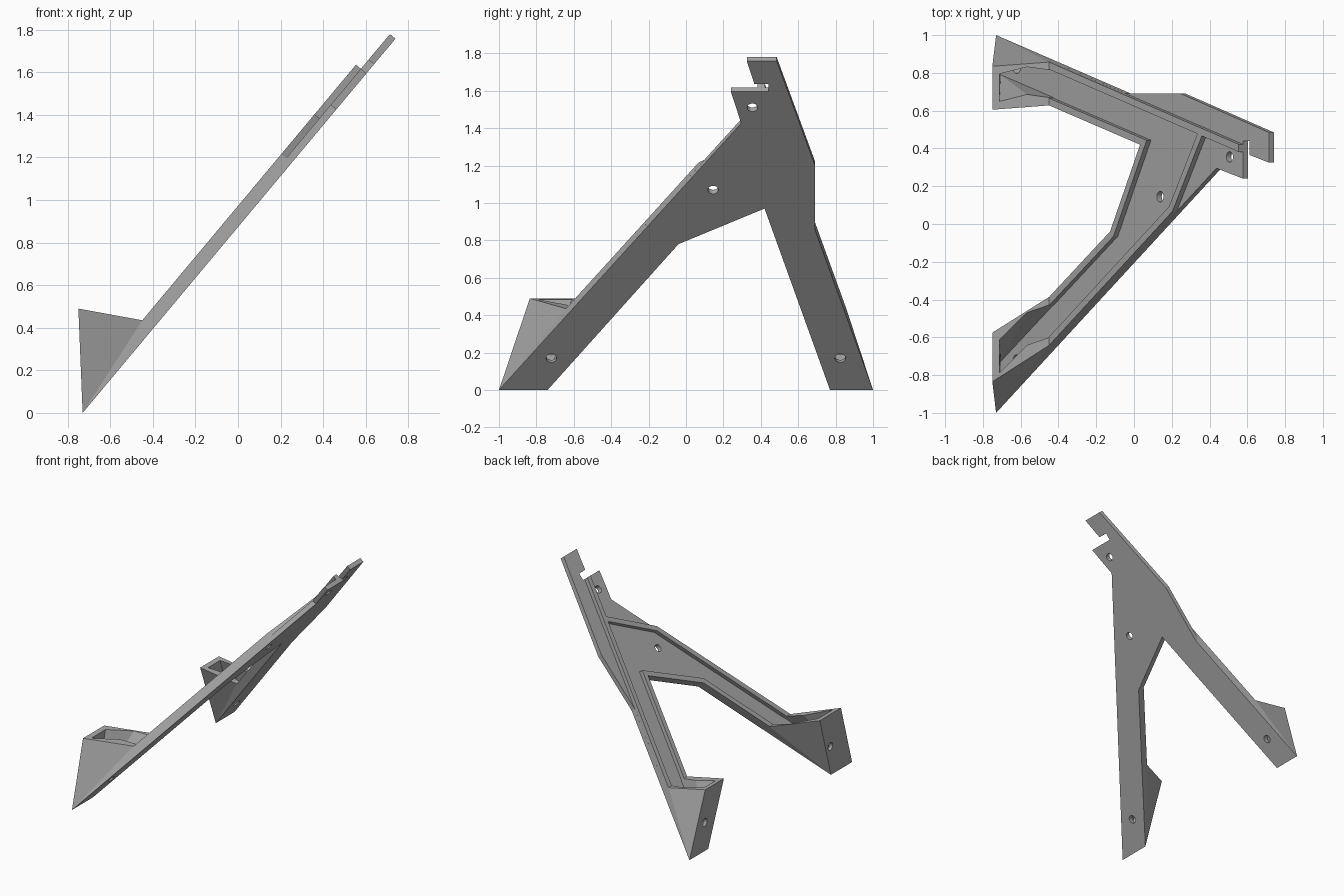
import bpy, bmesh, math
from mathutils import Vector

if "Cube" in bpy.data.objects:
    bpy.data.objects.remove(bpy.data.objects["Cube"], do_unlink=True)

grey = bpy.data.materials.new("mid_grey")
grey.use_nodes = True
grey.diffuse_color = (0.4, 0.4, 0.4, 1)
grey.node_tree.nodes["Principled BSDF"].inputs["Base Color"].default_value = (0.4, 0.4, 0.4, 1)

SLOPE = 1.196                       # rise of the leaning underside
ANGLE = math.atan(SLOPE)
NORMAL = Vector((-math.sin(ANGLE), 0, math.cos(ANGLE)))
THIN, THICK, RIM = 0.034, 0.064, 0.037


def on_frame(y, z, h=0.0):
    """Point on the leaning underside at (y, z), raised h along its normal."""
    return Vector((z / SLOPE - 0.73, y, z)) + NORMAL * h


def loft(name, ring_a, ring_b, fan=False):
    """Closed solid between two matching rings."""
    bm = bmesh.new()
    a = [bm.verts.new(p) for p in ring_a]
    b = [bm.verts.new(p) for p in ring_b]
    n = len(a)
    for i in range(n):
        j = (i + 1) % n
        bm.faces.new((a[i], a[j], b[j], b[i]))
    for r in (a, b):
        if fan:
            for i in range(1, n - 1):
                bm.faces.new((r[0], r[i], r[i + 1]))
        else:
            bm.faces.new(r)
    bmesh.ops.recalc_face_normals(bm, faces=bm.faces)
    mesh = bpy.data.meshes.new(name)
    bm.to_mesh(mesh)
    bm.free()
    mesh.materials.append(grey)
    ob = bpy.data.objects.new(name, mesh)
    bpy.context.collection.objects.link(ob)
    return ob


def slab(name, outline, low, high):
    return loft(name, [on_frame(y, z, low) for y, z in outline],
                [on_frame(y, z, high) for y, z in outline])


def inset(outline, d):
    """Move every edge of a counter-clockwise (y, z) outline inwards by d."""
    k = math.sin(ANGLE)
    pts = [Vector((y, z / k)) for y, z in outline]
    result = []
    for i, p in enumerate(pts):
        e1 = (p - pts[i - 1]).normalized()
        e2 = (pts[(i + 1) % len(pts)] - p).normalized()
        n1, n2 = Vector((-e1.y, e1.x)), Vector((-e2.y, e2.x))
        q = p + (n1 + n2) * d / (1 + n1.dot(n2))
        result.append((q.x, q.y * k))
    return result


def cut(ob, cutter):
    cutter.hide_render = True
    cutter.hide_set(True)
    mod = ob.modifiers.new("cut", "BOOLEAN")
    mod.operation = "DIFFERENCE"
    mod.solver = "EXACT"
    mod.object = cutter


def drill(ob, start, direction, length):
    """Round screw hole along a direction."""
    d = direction.normalized()
    bpy.ops.mesh.primitive_cylinder_add(vertices=24, radius=0.028, depth=length, location=start + d * (length / 2 - 0.06))
    cutter = bpy.context.object
    cutter.name = "hole_cutter"
    cutter.rotation_euler = d.to_track_quat("Z", "Y").to_euler()
    cutter.data.materials.append(grey)
    cut(ob, cutter)


# Side lines of the two legs, as y for a given z
def front_outer(z): return -1 + 0.908 * z
def front_inner(z): return -0.74 + 0.8974 * z
def back_inner(z): return 0.77 - 0.361 * z
def back_outer(z): return 1 - 0.3626 * z


def leg_outline(z, upper):
    return [(front_outer(z), z), (front_inner(z), z), (-0.04, 0.78), (0.42, 0.97),
            (back_inner(z), z), (back_outer(z), z)] + upper


FOOT = 0.394                        # height where legs become feet

# Thin base plate with flange, hook, notch and tab
plate = slab("base_plate", leg_outline(FOOT, [
    (0.69, 0.855), (0.69, 1.2), (0.485, 1.758), (0.325, 1.758), (0.365, 1.637),
    (0.44, 1.637), (0.44, 1.595), (0.24, 1.595), (0.295, 1.426)]), 0, THIN)
for y, z in ((0.355, 1.51), (0.145, 1.07)):
    drill(plate, on_frame(y, z), NORMAL, 0.2)

# Raised rim around the legs, closed by a crossbar
crossbar = [(0.50, 1.377), (0.067, 1.175)]
rim = slab("raised_rim", leg_outline(FOOT, crossbar), THIN - 0.004, THICK)
cut(rim, slab("pocket_cutter", inset(leg_outline(0.35, crossbar), RIM), -0.05, 0.15))

# Rim running on along the back edge to the notch
top, low = 1.595, 1.33
slab("upper_rim", [(back_outer(low) - 0.04, low), (back_outer(low), low),
                   (back_outer(top), top), (back_outer(top) - 0.04, top)], THIN - 0.004, THICK)


# Hollow wedge feet with an upright back wall
def foot(name, outer, inner, top_outer, top_inner, hole_y):
    s = 1 if outer(0) > inner(0) else -1
    rings, hollow = [], []
    for line, top_y, side in ((outer, top_outer, s), (inner, top_inner, -s)):
        rings.append([on_frame(line(0), 0), Vector((-0.75, top_y, 0.49)),
                      on_frame(line(FOOT), FOOT, THICK), on_frame(line(FOOT), FOOT)])
        t = 0.042 * side
        lift = Vector((-0.004, -0.034 * s, 0.1))
        hollow.append([on_frame(line(0.06) - t, 0.06, THIN),
                       Vector((-0.71, top_y - t, 0.485)) + lift,
                       on_frame(line(0.42) - t, 0.42, 0.2),
                       on_frame(line(0.42) - t, 0.42, THIN)])
    ob = loft(name, *rings, fan=True)
    cut(ob, loft(name + "_hollow_cutter", *hollow, fan=True))
    drill(ob, on_frame(hole_y, 0.17), Vector((-0.15, 0, 0.06)), 0.4)


foot("front_foot", front_outer, front_inner, -0.835, -0.575, -0.72)
foot("back_foot", back_outer, back_inner, 0.835, 0.605, 0.825)
